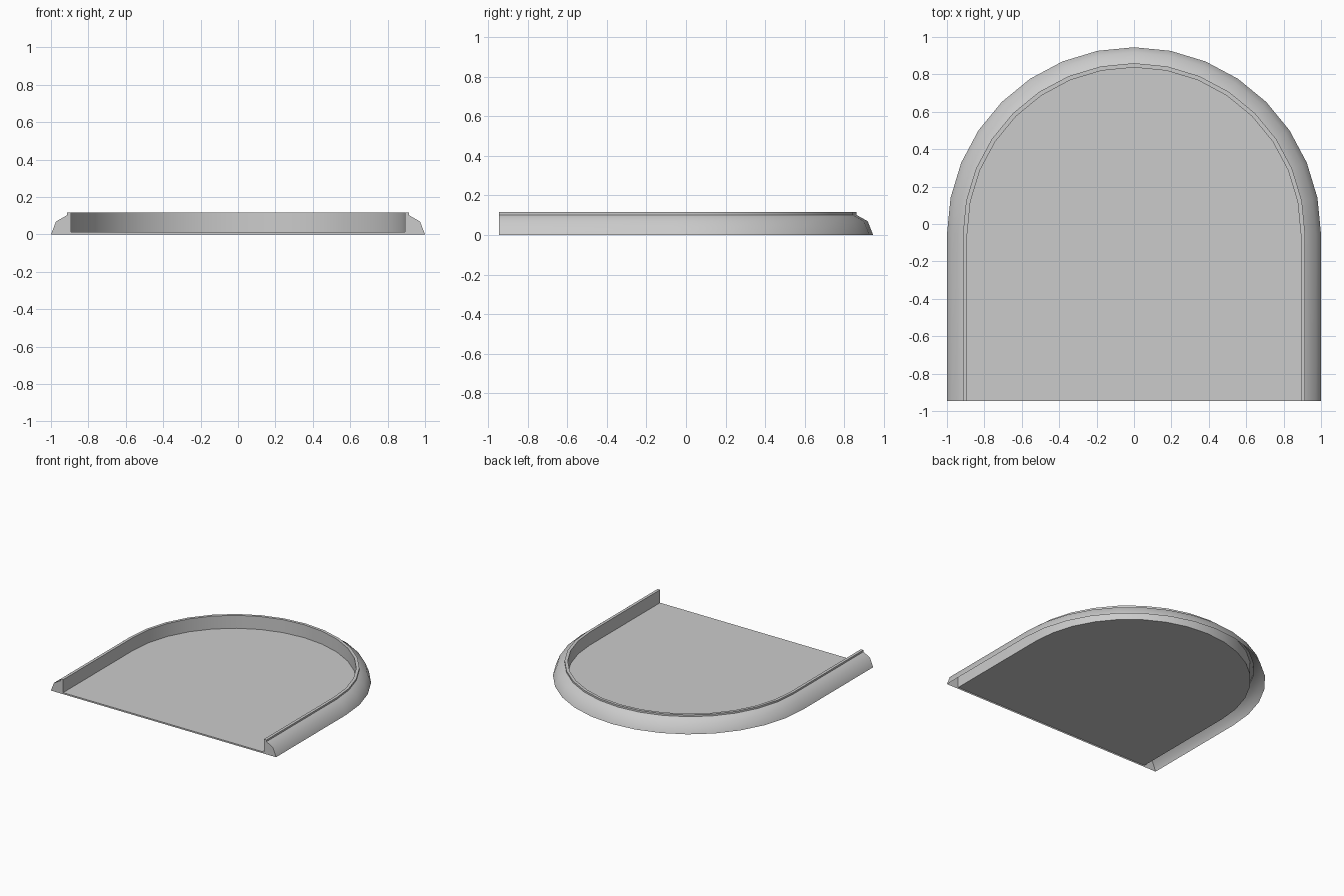
import bpy, bmesh, math

if "Cube" in bpy.data.objects:
    bpy.data.objects.remove(bpy.data.objects["Cube"])

FRONT, CENTRE_Y, SEGMENTS = -0.945, -0.055, 16

# rim cross-section, outer foot to inner floor edge: (radius, height)
profile = [(1.0, 0.0), (0.973, 0.069), (0.915, 0.102),
           (0.915, 0.116), (0.892, 0.116), (0.892, 0.012)]


def arch(radius, z):
    """Arch outline: straight side, half circle, straight side."""
    pts = [(radius, FRONT, z)]
    for i in range(SEGMENTS + 1):
        a = math.pi * i / SEGMENTS
        pts.append((radius * math.cos(a), CENTRE_Y + radius * math.sin(a), z))
    return pts + [(-radius, FRONT, z)]


bm = bmesh.new()
loops = [[bm.verts.new(p) for p in arch(r, z)] for r, z in profile]

# rim: hollow shell, open underneath
for lower, upper in zip(loops, loops[1:]):
    for i in range(len(lower) - 1):
        bm.faces.new((lower[i], lower[i + 1], upper[i + 1], upper[i]))

# floor
bm.faces.new(loops[-1])

# flat front: both rim ends joined by the thin floor edge
bm.faces.new([l[0] for l in loops] + [l[-1] for l in reversed(loops)])

mesh = bpy.data.meshes.new("arched_tray")
bm.to_mesh(mesh)
bm.free()
tray = bpy.data.objects.new("arched_tray", mesh)
bpy.context.collection.objects.link(tray)

# smooth the curved rim, keep the lip edges sharp
bpy.context.view_layer.objects.active = tray
tray.select_set(True)
bpy.ops.object.shade_smooth_by_angle(angle=math.radians(45))
